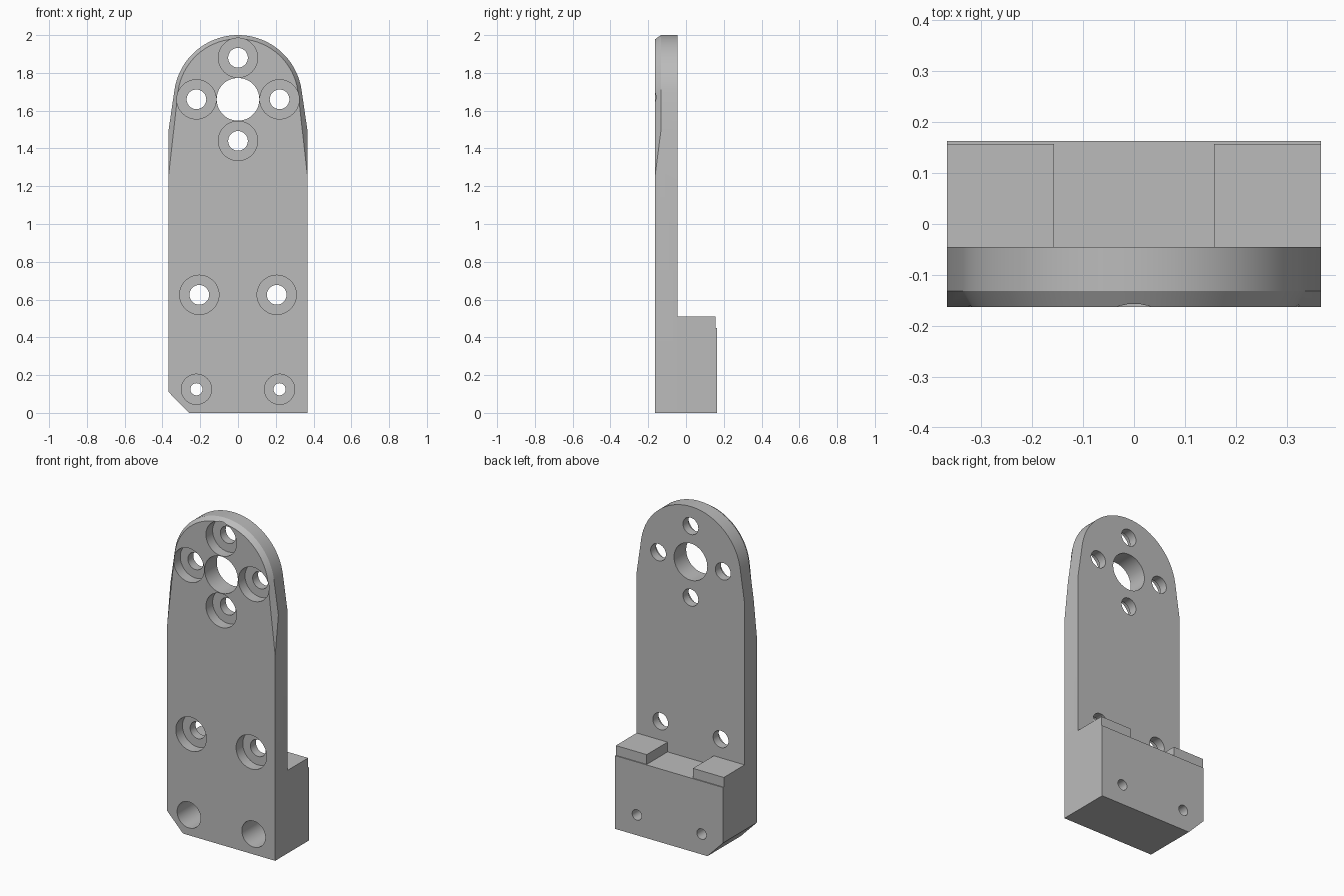
import bpy, bmesh, math

cube = bpy.data.objects.get("Cube")
if cube:
    bpy.data.objects.remove(cube, do_unlink=True)

grey = bpy.data.materials.new("plain grey")
grey.use_nodes = True
colour = (0.5, 0.5, 0.5, 1)
grey.diffuse_color = colour
grey.node_tree.nodes["Principled BSDF"].inputs["Base Color"].default_value = colour

W = 0.367                              # half width
FRONT, BEVEL, BACK, REAR = -0.163, -0.132, -0.045, 0.163
HUB_Z = 1.66                           # centre of the rounded top
FOOT_Z, PAD_Z = 0.45, 0.51


def loft(name, rings):
    """Closed solid through matching rings of (x, z) points at given y."""
    bm = bmesh.new()
    loops = [[bm.verts.new((x, y, z)) for x, z in pts] for y, pts in rings]
    for a, b in zip(loops, loops[1:]):
        for i in range(len(a)):
            j = (i + 1) % len(a)
            bm.faces.new((a[i], a[j], b[j], b[i]))
    bm.faces.new(loops[0])
    bm.faces.new(loops[-1])
    bmesh.ops.recalc_face_normals(bm, faces=bm.faces)
    mesh = bpy.data.meshes.new(name)
    bm.to_mesh(mesh)
    bm.free()
    obj = bpy.data.objects.new(name, mesh)
    bpy.context.collection.objects.link(obj)
    mesh.materials.append(grey)
    return obj


def outline(shoulder, radius, steps=48):
    """Plate outline: cut lower corner, tapered shoulders tangent to a round top."""
    dz = shoulder - HUB_Z
    t = math.atan2(dz, W) + math.acos(radius / math.hypot(W, dz))
    angles = [t + (math.pi - 2 * t) * i / steps for i in range(steps + 1)]
    arc = [(radius * math.cos(a), HUB_Z + radius * math.sin(a)) for a in angles]
    return [(-0.26, 0), (W, 0), (W, shoulder), *arc, (-W, shoulder), (-W, 0.11)]


def boolean(target, tool, operation):
    mod = target.modifiers.new("cut", 'BOOLEAN')
    mod.operation, mod.object, mod.solver = operation, tool, 'EXACT'
    bpy.context.view_layer.objects.active = target
    bpy.ops.object.modifier_apply(modifier=mod.name)
    bpy.data.objects.remove(tool, do_unlink=True)


def drill(target, x, z, radius, y0, y1):
    n = 48
    ring = [(x + radius * math.cos(math.tau * i / n),
             z + radius * math.sin(math.tau * i / n)) for i in range(n)]
    boolean(target, loft("drill", [(y0, ring), (y1, ring)]), 'DIFFERENCE')


# Upright plate with a front bevel around the rounded top
full = outline(1.5, 0.34)
bracket = loft("mounting_bracket",
               [(FRONT, outline(1.26, 0.32)), (BEVEL, full), (BACK, full)])

# Foot block behind the plate, sharing the cut corner
foot = [(-0.26, 0), (W, 0), (W, FOOT_Z), (-W, FOOT_Z), (-W, 0.11)]
boolean(bracket, loft("foot", [(BACK, foot), (REAR, foot)]), 'UNION')

# Two raised pads on the foot
for side in (-1, 1):
    a, b = side * 0.157, side * W
    pad = [(a, FOOT_Z), (b, FOOT_Z), (b, PAD_Z), (a, PAD_Z)]
    boolean(bracket, loft("pad", [(BACK, pad), (0.157, pad)]), 'UNION')

# Large centre bore
drill(bracket, 0, HUB_Z, 0.113, -0.3, 0.3)

# Counterbored holes: x, z, hole radius, counterbore radius, depth
holes = [(0, HUB_Z + 0.22, 0.052, 0.104, 0.065),
         (0, HUB_Z - 0.22, 0.052, 0.104, 0.065)]
for side in (-1, 1):
    holes += [(side * 0.22, HUB_Z, 0.052, 0.104, 0.065),
              (side * 0.205, 0.625, 0.052, 0.104, 0.065),
              (side * 0.22, 0.125, 0.032, 0.08, 0.25)]
for x, z, r, bore, depth in holes:
    drill(bracket, x, z, bore, -0.3, FRONT + depth)
    drill(bracket, x, z, r, -0.3, 0.3)

# Smooth curved walls, keep machined edges sharp
bpy.ops.object.select_all(action='DESELECT')
bracket.select_set(True)
bpy.context.view_layer.objects.active = bracket
bpy.ops.object.shade_smooth_by_angle(angle=math.radians(20))
